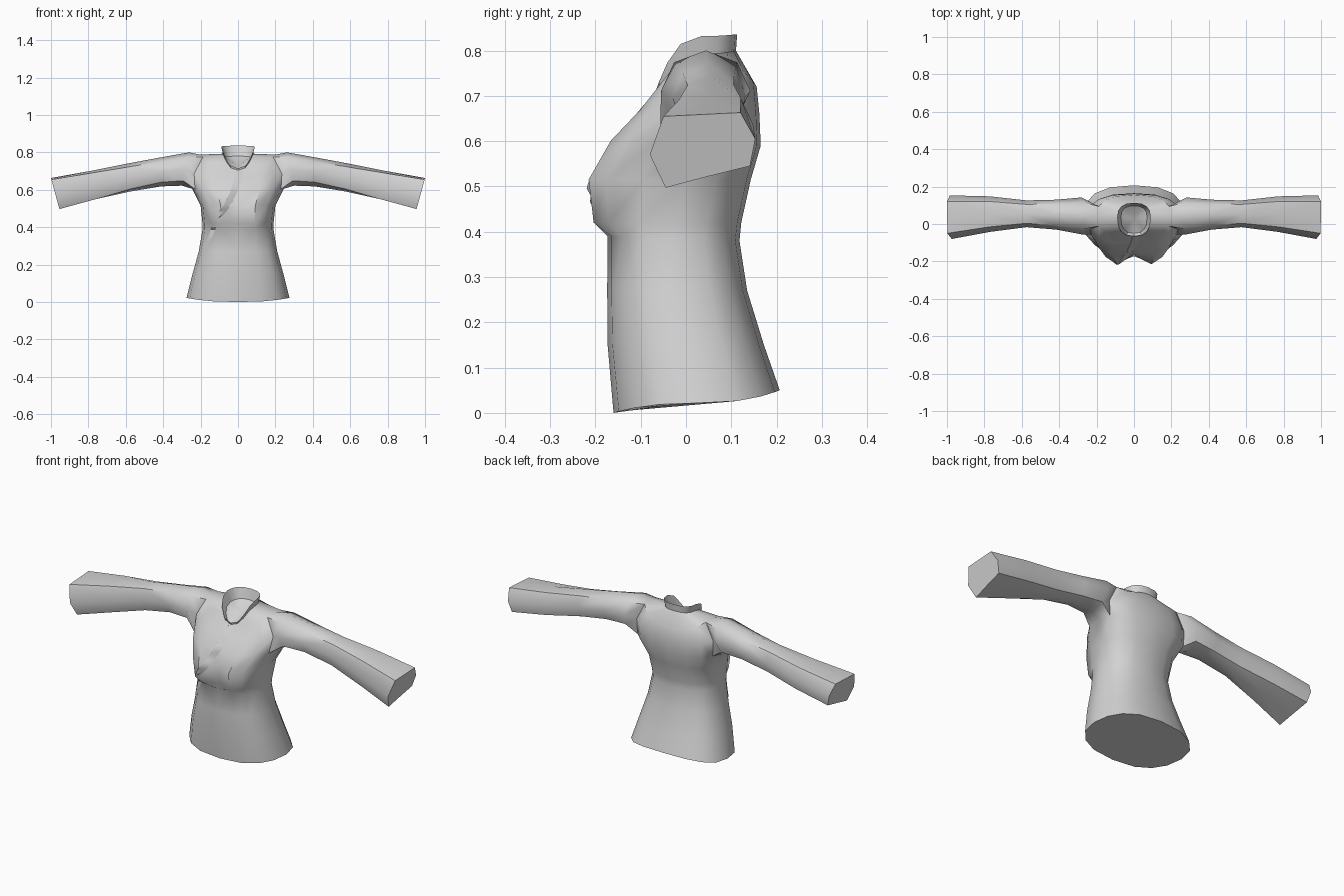
import bpy, bmesh
from math import sin, cos, pi
from mathutils import Vector, Matrix
from mathutils.bvhtree import BVHTree

if "Cube" in bpy.data.objects:
    bpy.data.objects.remove(bpy.data.objects["Cube"])

cloth = bpy.data.materials.new("grey_cloth")
cloth.use_nodes = True
cloth.diffuse_color = (0.65, 0.65, 0.65, 1)
cloth.node_tree.nodes["Principled BSDF"].inputs["Base Color"].default_value = (0.65, 0.65, 0.65, 1)
HALF = 8  # columns from front centre to back centre


def finish(name, bm, angle=45):
    mesh = bpy.data.meshes.new(name)
    bm.to_mesh(mesh)
    mesh.materials.append(cloth)
    obj = bpy.data.objects.new(name, mesh)
    bpy.context.collection.objects.link(obj)
    bpy.ops.object.select_all(action="DESELECT")
    obj.select_set(True)
    bpy.context.view_layer.objects.active = obj
    bpy.ops.object.shade_smooth_by_angle(angle=angle * pi / 180)


def mirror(bm):
    bmesh.ops.mirror(bm, geom=bm.verts[:] + bm.edges[:] + bm.faces[:],
                     matrix=Matrix.Identity(4), merge_dist=0.0005, axis="X")
    bmesh.ops.recalc_face_normals(bm, faces=bm.faces[:])


def half_ring(bm, hw, ys, yf, yb, zf, zs, zb, bust=0):
    """Half cross-section: half width, side/front/back y, front/side/back z."""
    swell = (0.0, 1.0, 0.85, 0.3)
    verts = []
    for j in range(HALF + 1):
        a = pi * j / HALF
        s, c = max(sin(a), 0), cos(a)
        if j in (0, HALF):
            s = 0
        y_end, z_end = (yf, zf) if c > 0 else (yb, zb)
        y = ys + (y_end - ys) * abs(c) ** 0.8
        z = zs + (z_end - zs) * c * c
        if j < len(swell):
            y -= bust * swell[j]
        verts.append(bm.verts.new((hw * s ** 0.8, y, z)))
    return verts


def skin(bm, rings, skip=()):
    for i, (low, high) in enumerate(zip(rings, rings[1:])):
        for j in range(len(low) - 1):
            if (i, j) not in skip:
                bm.faces.new((low[j], low[j + 1], high[j + 1], high[j]))


# Torso: lofted half, hem to neckline, with an armhole left open
bm = bmesh.new()
sections = [
    (0.275, 0.03, -0.16, 0.207, 0.0, 0.022, 0.05),
    (0.243, 0.0, -0.173, 0.172, 0.15, 0.15, 0.15),
    (0.21, -0.02, -0.174, 0.135, 0.27, 0.27, 0.27),
    (0.19, -0.03, -0.173, 0.118, 0.39, 0.385, 0.38),
    (0.19, -0.02, -0.168, 0.122, 0.42, 0.42, 0.42, 0.045),
    (0.20, 0.0, -0.165, 0.143, 0.515, 0.515, 0.515, 0.06),
    (0.245, 0.035, -0.142, 0.165, 0.60, 0.605, 0.59, 0.035),
    (0.25, 0.04, -0.098, 0.162, 0.665, 0.69, 0.66, 0.012),
    (0.20, 0.04, -0.07, 0.156, 0.698, 0.788, 0.72),
    (0.08, 0.035, -0.062, 0.11, 0.705, 0.792, 0.80),
]
rings = [half_ring(bm, *s) for s in sections]
ARM = 6
skin(bm, rings, {(i, j) for i in (ARM, ARM + 1) for j in (3, 4)})
bm.faces.new(rings[0])

# Sleeve: eight-sided rings grown from the armhole, ending in a flat cuff
cuff = [(0, 0.44), (0.13, 0.95), (0.5, 0.975), (0.86, 1),
        (1, 0.65), (0.95, 0.29), (0.55, 0.15), (0.15, 0)]
low, mid, top = rings[ARM:ARM + 3]
loops = [[mid[3], top[3], top[4], top[5], mid[5], low[5], low[4], low[3]]]
# x top, x bottom, y front, y back, z bottom, z top, share of cuff shape
stations = [
    (0.262, 0.30, -0.055, 0.142, 0.622, 0.80, 0),
    (0.42, 0.41, -0.03, 0.13, 0.618, 0.772, 0),
    (0.58, 0.57, -0.017, 0.126, 0.587, 0.743, 0.2),
    (0.78, 0.76, -0.042, 0.148, 0.54, 0.705, 0.6),
    (1.0, 0.955, -0.08, 0.153, 0.497, 0.663, 1),
]
for xt, xb, y0, y1, z0, z1, mix in stations:
    loop = []
    for k, (cu, cv) in enumerate(cuff):
        a = k * pi / 4
        u = (0.5 - 0.5 * cos(a)) * (1 - mix) + cu * mix
        v = (0.5 + 0.5 * sin(a)) * (1 - mix) + cv * mix
        loop.append(bm.verts.new((xb + (xt - xb) * v, y0 + (y1 - y0) * u, z0 + (z1 - z0) * v)))
    loops.append(loop)
for inner, outer in zip(loops, loops[1:]):
    for k in range(8):
        n = (k + 1) % 8
        bm.faces.new((inner[k], inner[n], outer[n], outer[k]))
bm.faces.new(loops[-1])
mirror(bm)
body_tree = BVHTree.FromBMesh(bm)
finish("jacket_body", bm)
bm.free()

# Collar: stand with a V front, turned inward to a closed throat
bm = bmesh.new()
collar = [
    (0.08, 0.035, -0.062, 0.11, 0.70, 0.788, 0.795),
    (0.09, 0.035, -0.066, 0.113, 0.713, 0.832, 0.836),
    (0.07, 0.035, -0.05, 0.098, 0.70, 0.775, 0.78),
]
rings = [half_ring(bm, *c) for c in collar]
skin(bm, rings)
throat = bm.verts.new((0, 0.03, 0.73))
for a, b in zip(rings[-1], rings[-1][1:]):
    bm.faces.new((a, b, throat))
mirror(bm)
finish("collar", bm, 35)
bm.free()


def fold(name, path, width, lift):
    """Raised cloth edge that follows the body surface and fades out."""
    bm = bmesh.new()
    rows = []
    steps = 4
    for (xa, za), (xb, zb) in zip(path, path[1:]):
        for s in range(steps + 1):
            if rows and s == 0:
                continue
            t = s / steps
            x, z = xa + (xb - xa) * t, za + (zb - za) * t
            row = []
            for dx, dy in ((0, 0.004), (0, -lift), (width / 2, -lift / 2), (width, 0.002)):
                hit = body_tree.ray_cast(Vector((x + dx, -1, z)), Vector((0, 1, 0)))[0]
                y = hit.y if hit else -0.06
                row.append(bm.verts.new((x + dx, y + dy, z)))
            rows.append(row)
    skin(bm, rows)
    bmesh.ops.recalc_face_normals(bm, faces=bm.faces[:])
    if sum(f.normal.y for f in bm.faces) > 0:
        bmesh.ops.reverse_faces(bm, faces=bm.faces[:])
    finish(name, bm, 40)
    bm.free()


# Wrap-over edge on the chest and the gathered fold at the right waist
fold("wrap_edge", [(-0.008, 0.70), (-0.022, 0.65), (-0.045, 0.58), (-0.08, 0.51), (-0.125, 0.45)], 0.045, 0.007)
fold("waist_fold", [(-0.14, 0.40), (-0.16, 0.35), (-0.188, 0.29)], 0.03, 0.005)
